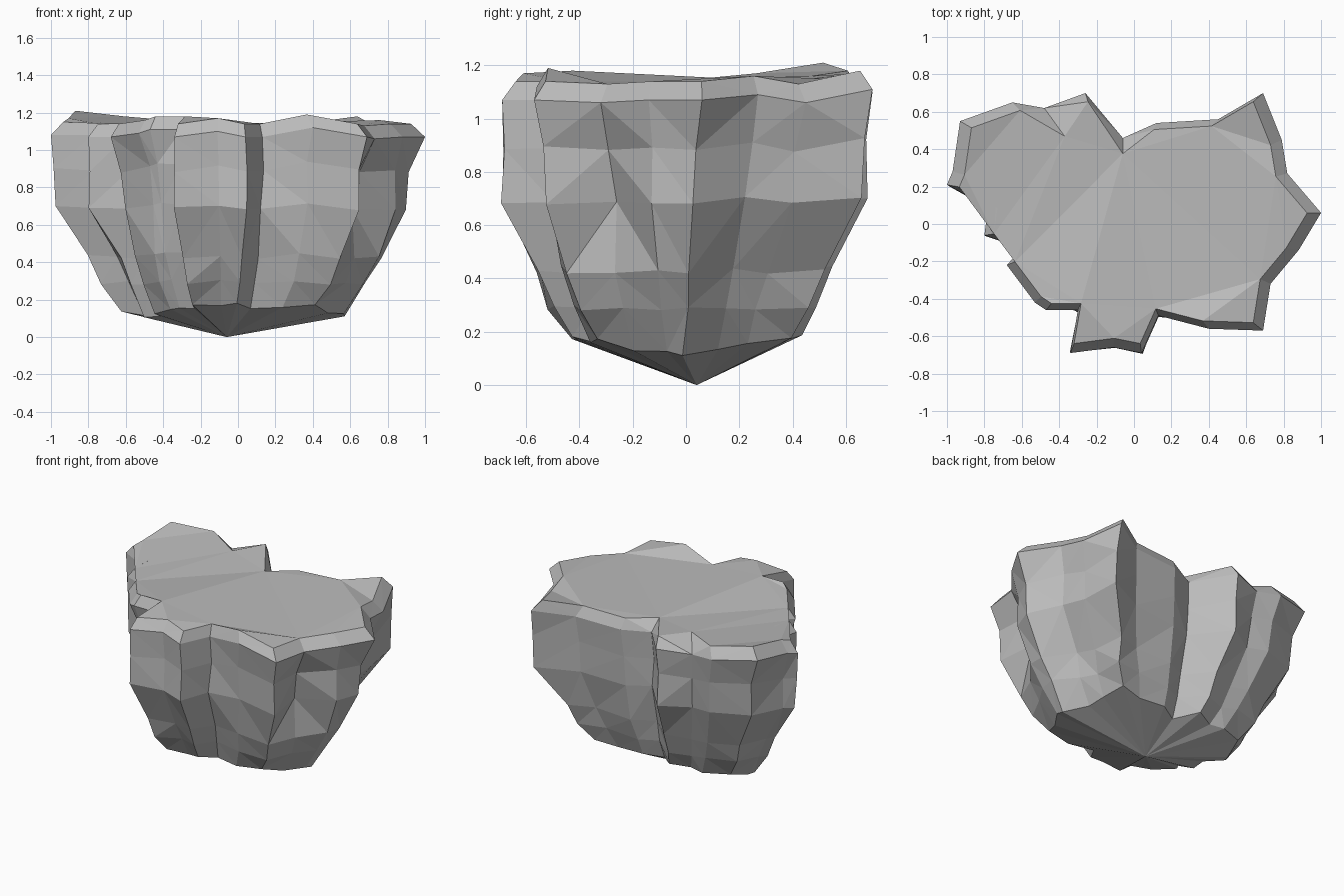
import bpy
import bmesh
import random
from mathutils import Matrix, Vector

random.seed(4)

default_cube = bpy.data.objects.get("Cube")
if default_cube:
    bpy.data.objects.remove(default_cube, do_unlink=True)

# Single stone colour
stone = bpy.data.materials.new("stone_grey")
stone.use_nodes = True
grey = (0.5, 0.5, 0.5, 1.0)
stone.diffuse_color = grey
shader = next(n for n in stone.node_tree.nodes if n.type == 'BSDF_PRINCIPLED')
shader.inputs["Base Color"].default_value = grey
shader.inputs["Roughness"].default_value = 0.9

# Lobed outline in hundredths: rim x, rim y, top height, waist and foot spread
COLUMNS = [
    (100, 6, 114, 90, 77), (82, 27, 116, 92, 76), (79, 45, 113, 92, 72),
    (69, 70, 118, 98, 77), (45, 56, 115, 95, 82), (12, 54, 114, 95, 84),
    (-6, 46, 114, 98, 84), (-26, 70, 117, 97, 76), (-48, 62, 116, 92, 76),
    (-65, 65, 118, 92, 75), (-93, 55, 121, 90, 75), (-97, 28, 117, 95, 78),
    (-100, 21, 115, 98, 78), (-78, 9, 115, 99, 80), (-80, -6, 114, 100, 77),
    (-60, -13, 114, 98, 83), (-68, -22, 114, 88, 78), (-53, -42, 116, 85, 82),
    (-47, -46, 118, 85, 82), (-30, -46, 118, 102, 90), (-34, -69, 114, 100, 83),
    (-11, -66, 117, 100, 83), (4, -69, 114, 100, 81), (13, -49, 114, 100, 84),
    (40, -56, 119, 93, 85), (69, -57, 114, 93, 80), (73, -32, 113, 86, 87),
    (88, -14, 114, 95, 86),
]

TIP = Vector((-0.06, 0.04, 0))
BEVEL_HEIGHT = 0.07
CAP_SPREAD = 0.93
NOTCH_SPREAD = {6: 0.8, 8: 0.74}
ROUGHNESS = 0.01
FOOT_TWIST = -0.1

# Rings from the foot upwards: height share and a rule for the spread
RINGS = [
    (0.10, lambda waist, foot: foot * 0.78),
    (0.27, lambda waist, foot: foot * 0.91),
    (0.40, lambda waist, foot: foot),
    (0.64, lambda waist, foot: waist),
    (0.83, lambda waist, foot: (1 + 3 * waist) / 4),
    (1.00, lambda waist, foot: 1),
]


def ring_point(column, share, rule):
    """Place one column's corner on a ring spread about the tip."""
    x, y, top, waist, foot = (value / 100 for value in column)
    arm = (Vector((x, y, 0)) - TIP) * rule(waist, foot)
    # The ribs at the back left lean forwards near the foot
    if x > 0.5 and y > 0:
        arm = Matrix.Rotation(FOOT_TWIST * (1 - share), 3, 'Z') @ arm
    point = TIP + arm
    point.z = (top - BEVEL_HEIGHT) * share
    # The underside rises towards the front and back
    if share < 0.2:
        point.z += abs(y) * 0.1
    if share < 1:
        point += Vector([random.uniform(-ROUGHNESS, ROUGHNESS) for axis in range(3)])
    return point


def cap_point(index, column):
    """Place the inner edge of the sloping rim, deeper in at the notches."""
    spread = NOTCH_SPREAD.get(index, CAP_SPREAD)
    point = TIP.lerp(Vector((column[0], column[1], 0)) / 100, spread)
    point.z = column[2] / 100
    return point


bm = bmesh.new()
rows = []
for share, rule in RINGS:
    rows.append([bm.verts.new(ring_point(column, share, rule)) for column in COLUMNS])
rows.append([bm.verts.new(cap_point(i, column)) for i, column in enumerate(COLUMNS)])
foot_tip = bm.verts.new(TIP)

# Foot fan, stacked sides and one broad top
count = len(COLUMNS)
for i in range(count):
    j = (i + 1) % count
    bm.faces.new((foot_tip, rows[0][j], rows[0][i]))
    for low, high in zip(rows, rows[1:]):
        bm.faces.new((low[i], low[j], high[j], high[i]))
bm.faces.new(rows[-1])

# Break the faces into flat facets
bmesh.ops.triangulate(bm, faces=bm.faces[:], quad_method='BEAUTY', ngon_method='BEAUTY')
bmesh.ops.recalc_face_normals(bm, faces=bm.faces[:])

mesh = bpy.data.meshes.new("faceted_rock")
bm.to_mesh(mesh)
bm.free()
mesh.materials.append(stone)
rock = bpy.data.objects.new("faceted_rock", mesh)
bpy.context.scene.collection.objects.link(rock)
